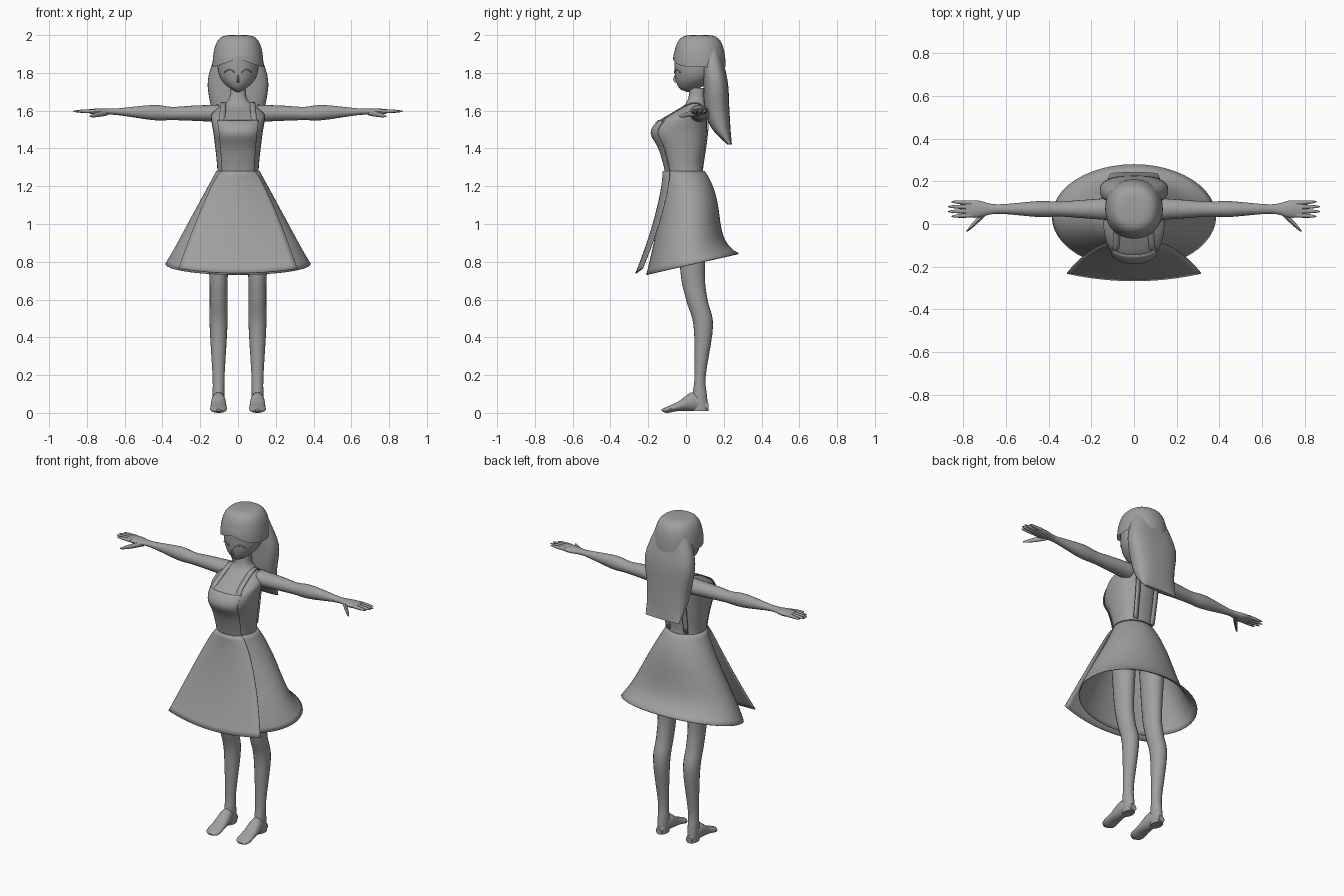
import bpy, bmesh, math
from mathutils import Vector

if "Cube" in bpy.data.objects:
    bpy.data.objects.remove(bpy.data.objects["Cube"], do_unlink=True)

shade = 0.35
grey = bpy.data.materials.new("plain grey")
grey.use_nodes = True
grey.diffuse_color = (shade, shade, shade, 1)
grey.node_tree.nodes["Principled BSDF"].inputs["Base Color"].default_value = grey.diffuse_color
parts = []


def fractions(count):
    """Even steps from zero to one."""
    return [i / count for i in range(count + 1)]


def spline(rows, steps=5):
    """Smooth interpolation through rows of numbers."""
    padded = [rows[0], *rows, rows[-1]]
    out = []
    for quad in zip(padded, padded[1:], padded[2:], padded[3:]):
        for t in fractions(steps)[:-1]:
            out.append([b + t / 2 * (c - a + t * (2*a - 5*b + 4*c - d + t * (3*(b - c) + d - a)))
                        for a, b, c, d in zip(*quad)])
    return out + [list(rows[-1])]


def skin(name, rings, closed=True, caps=True, mirror=False, thick=0):
    """Bridge equal rings or strips of points into one object."""
    bm = bmesh.new()
    verts = [[bm.verts.new(point) for point in ring] for ring in rings]
    count = len(verts[0])
    for low, high in zip(verts, verts[1:]):
        for j in range(count if closed else count - 1):
            k = (j + 1) % count
            bm.faces.new((low[j], low[k], high[k], high[j]))
    if closed and caps:
        bm.faces.new(verts[0])
        bm.faces.new(verts[-1])
    bmesh.ops.remove_doubles(bm, verts=bm.verts, dist=0.0001)
    bmesh.ops.recalc_face_normals(bm, faces=bm.faces)
    mesh = bpy.data.meshes.new(name)
    bm.to_mesh(mesh)
    bm.free()
    mesh.materials.append(grey)
    part = bpy.data.objects.new(name, mesh)
    bpy.context.collection.objects.link(part)
    if thick:
        part.modifiers.new("Thickness", "SOLIDIFY").thickness = thick
    if mirror:
        part.modifiers.new("Mirror", "MIRROR").use_mirror_merge = False
    parts.append(part)


def loft(name, rows, axis="z", sides=32, power=2, arc=None, side=0, shift=None, **options):
    """Each row: position along the axis, half width, low extent, high extent."""
    start, end = arc or (0, 360)
    angles = [math.radians(start + (end - start) * f) for f in fractions(sides)]
    if not arc:
        angles.pop()
    rings = []
    for t, width, low, high in rows:
        ring = []
        for angle in angles:
            co, si = math.cos(angle), math.sin(angle)
            u = side + width * math.copysign(abs(co) ** (2 / power), co)
            v = (low + high) / 2 + (high - low) / 2 * math.copysign(abs(si) ** (2 / power), si)
            point = {"z": (u, v, t), "x": (t, u, v), "y": (u, t, v)}[axis]
            ring.append(shift(*point) if shift else point)
        rings.append(ring)
    skin(name, rings, closed=not arc, **options)


def digit(name, base, tip, radius):
    """A finger that rounds off toward its tip."""
    rings = []
    for f in fractions(8):
        centre = Vector(base).lerp(Vector(tip), f)
        size = radius * math.sqrt(1 - 0.95 * f * f)
        turns = [math.tau * g for g in fractions(10)[:-1]]
        rings.append([centre + Vector((0, size * math.cos(a), size * math.sin(a))) for a in turns])
    skin(name, rings, mirror=True)


# Torso and neck
torso = [(1.22, .11, -.1, .1), (1.3, .11, -.11, .09), (1.4, .12, -.14, .1), (1.48, .13, -.18, .11),
         (1.54, .14, -.15, .11), (1.58, .14, -.09, .11), (1.62, .1, -.02, .11),
         (1.66, .05, .01, .1), (1.72, .04, .02, .1)]
loft("torso", spline(torso), power=2.4)

# Apron bib following the chest, with straps over the shoulders
lift = .007
bib = [(z, w + lift, low - lift, high) for z, w, low, high in spline(torso) if 1.25 < z < 1.55]
loft("apron_bib", bib, power=2.4, arc=(-134, -46), thick=.005)
path = spline([(-.13, 1.54), (-.09, 1.58), (.05, 1.645), (.12, 1.56), (.09, 1.29)])
strap = []
for f, (y, z) in zip(fractions(len(path) - 1), path):
    x = .09 - .03 * f
    strap.append([(x - .015, y, z), (x + .015, y, z)])
skin("apron_strap", strap, closed=False, mirror=True, thick=.006)

# Flared skirt whose hem rises toward the back
waist, length = 1.28, .5
skirt = []
for f in fractions(20):
    back = .1 + .08 * (1 - (1 - f) ** 4) + .1 * f ** 6
    skirt.append((waist - length * f, .115 + .27 * f, -.115 - .095 * f ** 1.5, back))


def tilt_hem(x, y, z):
    return x, y, z + .23 * y * (waist - z) / length


loft("skirt", skirt, sides=48, shift=tilt_hem, caps=False, thick=.005)

# Loose apron panel hanging in front, bowed back at its edges
panel = []
for f in fractions(20):
    width, front = .09 + .225 * f ** .8, -.123 - .145 * f ** 1.5
    across = [2 * g - 1 for g in fractions(20)]
    panel.append([(width * u, front + .035 * u * u, waist - .54 * f + .025 * f * u * u) for u in across])
skin("apron_panel", panel, closed=False, thick=.005)

# Legs and feet
hip = .103
leg = [(1.1, .07, -.05, .12), (.75, .05, -.03, .1), (.6, .047, 0, .114), (.46, .047, .04, .143),
       (.2, .032, .045, .105), (.1, .031, .035, .11), (.01, .03, .03, .12)]
loft("leg", spline(leg), side=hip, sides=20, mirror=True)
foot = [(.12, .02, .01, .05), (.04, .036, .01, .11), (-.04, .042, .01, .06), (-.1, .042, 0, .033),
        (-.13, .012, .01, .02)]
loft("foot", spline(foot), axis="y", side=hip, sides=20, mirror=True)

# Arms with flat hands
reach = .07
arm = [(.1, .053, 1.54, 1.632), (.25, .042, 1.547, 1.626), (.35, .035, 1.55, 1.62), (.45, .037, 1.55, 1.63),
       (.64, .022, 1.577, 1.612), (.73, .04, 1.577, 1.612), (.79, .038, 1.585, 1.608)]
loft("arm", spline(arm), axis="x", side=reach, sides=20, mirror=True)
for i, label in enumerate(("index", "middle", "ring", "little")):
    spread = i - 1.5
    tip = (.88 - .017 * abs(spread), reach + .023 * spread, 1.597)
    digit(label + "_finger", (.76, reach + .019 * spread, 1.597), tip, .011)
digit("thumb", (.69, .06, 1.59), (.785, -.035, 1.57), .016)

# Head narrowing to the chin, with a small nose
head = []
for f in fractions(16):
    fullness = 1 - (1 - f) ** 4
    head.append((1.7 + .2 * f, .01 + .1 * fullness, -.062 * math.sqrt(fullness), .02 + .15 * fullness))
loft("head", head)
loft("nose", [(1.75, .007, -.06, -.04), (1.765, .006, -.07, -.04), (1.79, .002, -.06, -.05)], sides=10)

# Closed eyelid lines wrapped onto the face
lid = []
for f in fractions(10):
    x, z = .02 + .055 * f, 1.803 + .014 * math.sin(math.pi * f)
    y = .05 - .112 * math.sqrt(1 - (x / .107) ** 2)
    lid.append([(x, y - .003, z - .003), (x, y - .003, z + .003)])
skin("eyelid_line", lid, closed=False, mirror=True, thick=.006)

# Hair dome whose fringe parts upward at the middle
brow, dome = 1.83, .17
cap = []
for f in fractions(20):
    angle = math.pi / 2 * f
    bulge = abs(math.cos(angle)) ** .4
    cap.append((brow + dome * math.sin(angle), .135 * bulge, .07 - .138 * bulge, .07 + .14 * bulge))


def part_fringe(x, y, z):
    if y < .07:
        z += .045 * max(0, 1 - (z - brow) / .08) * max(0, 1 - abs(x) / .13)
    return x, y, z


loft("hair_cap", cap, sides=48, power=2.2, shift=part_fringe, caps=False)

# Long back hair ending in a slanted tip
hair = [(1.92, .11, .08, .18), (1.76, .16, .09, .22), (1.6, .14, .1, .23), (1.5, .128, .14, .236),
        (1.42, .115, .22, .243)]
loft("back_hair", spline(hair), power=2.6)

# Smooth shading on every part
bpy.ops.object.select_all(action="DESELECT")
for part in parts:
    part.select_set(True)
bpy.context.view_layer.objects.active = parts[0]
bpy.ops.object.shade_smooth_by_angle(angle=math.radians(40))
